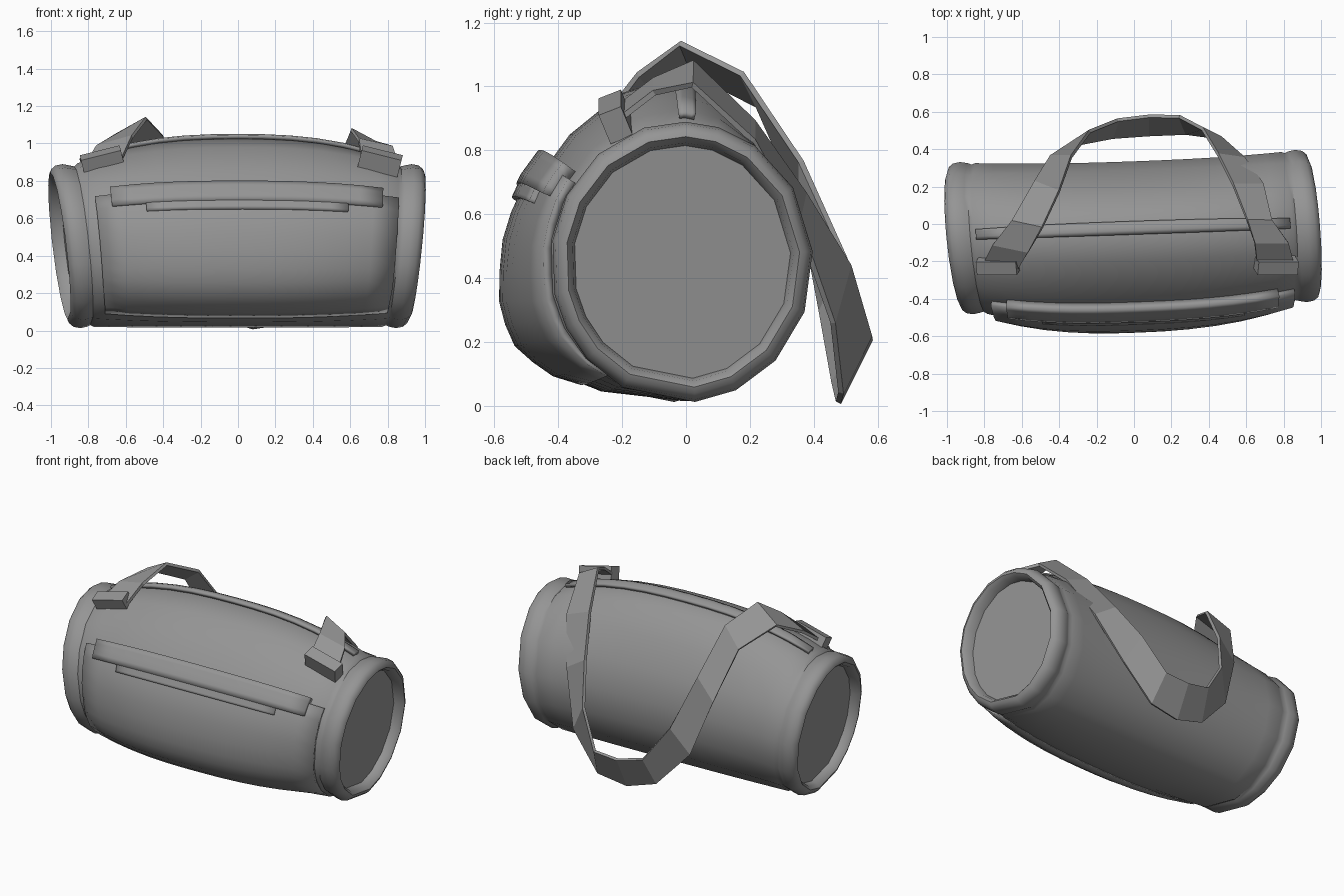
import bpy, math
from mathutils import Vector

cube = bpy.data.objects.get("Cube")
if cube:
    bpy.data.objects.remove(cube, do_unlink=True)

grey = bpy.data.materials.new("grey_fabric")
grey.use_nodes = True
colour = (0.3, 0.3, 0.3, 1)
grey.diffuse_color = colour
grey.node_tree.nodes["Principled BSDF"].inputs["Base Color"].default_value = colour

# Cross-section (y, z) at the middle of the bag, from the top down the front and up the back
PROFILE = [(-.03, 1.03), (-.2, .98), (-.36, .85), (-.47, .7), (-.54, .55), (-.56, .35),
           (-.525, .215), (-.425, .11), (-.26, .045), (0, .015), (.14, .06), (.26, .17),
           (.325, .33), (.335, .5), (.29, .68), (.2, .84), (.1, .97)]
N = len(PROFILE)
MID = Vector((-.045, .47))


def section(u, i, scale=1):
    """Corner i of the section at position u (-1 to 1 along the bag)."""
    m = Vector(PROFILE[i % N])
    d = (m - MID).normalized()
    end = Vector((MID.x + .403 * d.x, .45 + .432 * d.y))
    bulge = max(0, 1 - (abs(u) / .88) ** 2.5)
    p = end.lerp(m, bulge)
    c = Vector((MID.x, .45))
    p = c + (p - c) * scale
    dz, dy = p.y - .45, p.x - MID.x
    lean = .1 * dz - .08 * dy if u > 0 else -.12 * dz - .1 * dy
    return Vector((.955 * u + abs(u) * lean, p.x + .035 * u, p.y))


def surface(u, t):
    i = math.floor(t)
    return section(u, i).lerp(section(u, i + 1), t - i)


def make(name, verts, faces, smooth=True):
    mesh = bpy.data.meshes.new(name)
    mesh.from_pydata(verts, [], faces)
    mesh.update()
    ob = bpy.data.objects.new(name, mesh)
    bpy.context.collection.objects.link(ob)
    mesh.materials.append(grey)
    if smooth:
        bpy.ops.object.select_all(action='DESELECT')
        ob.select_set(True)
        bpy.context.view_layer.objects.active = ob
        bpy.ops.object.shade_smooth_by_angle(angle=math.radians(50))
    return ob


def thicken(ob, amount, offset):
    mod = ob.modifiers.new("thickness", 'SOLIDIFY')
    mod.thickness, mod.offset = amount, offset
    return mod


# Barrel body with a rolled rim and a recessed disc at each end
rim = [(.85, 1), (.87, .98), (.89, 1), (.93, 1.018), (.97, 1), (.993, .955), (1, .91),
       (.98, .865), (.935, .845)]
stations = [(-u, s) for u, s in reversed(rim)]
stations += [(-.75 + .15 * k, 1) for k in range(11)] + rim
verts = [section(u, i, s) for u, s in stations for i in range(N)]
faces = [(r * N + i, r * N + (i + 1) % N, (r + 1) * N + (i + 1) % N, (r + 1) * N + i)
         for r in range(len(stations) - 1) for i in range(N)]
last = (len(stations) - 1) * N
faces += [tuple(reversed(range(N))), tuple(last + i for i in range(N))]
make("bag_body", verts, faces)


# Panels that follow the body surface; taper thins the lower edge into the body
def panel(name, u0, u1, t0, t1, height, nu=12, nt=4, taper=False):
    verts = [surface(u0 + (u1 - u0) * a / nu, t0 + (t1 - t0) * b / nt)
             for a in range(nu + 1) for b in range(nt + 1)]
    w = nt + 1
    faces = [(a * w + b, a * w + b + 1, (a + 1) * w + b + 1, (a + 1) * w + b)
             for a in range(nu) for b in range(nt)]
    ob = make(name, verts, faces)
    mod = thicken(ob, height, 1)
    if taper:
        group = ob.vertex_groups.new(name="height")
        for k in range(len(verts)):
            group.add([k], min(1, .2 + 2.5 * (1 - (k % w) / nt)), 'REPLACE')
        mod.vertex_group = group.name


panel("front_pocket", -.8, .85, 2.7, 7.6, .027, nt=10, taper=True)
panel("pocket_flap", -.71, .76, 2.52, 3.15, .05)
panel("pocket_zip", -.52, .58, 3.1, 3.42, .045)
panel("top_zip", -.83, .83, -.28, .12, .022)

# Shoulder strap: centre and half-width vector at each bend
PATH = [((-.72, -.24, .9), (.1, 0, .02)), ((-.66, -.13, 1.01), (.095, -.02, .027)),
        ((-.57, 0, 1.09), (.08, -.018, .045)), ((-.465, .2, .99), (.065, -.025, .05)),
        ((-.39, .36, .7), (.055, 0, .065)), ((-.28, .46, .38), (.045, .037, .085)),
        ((-.1, .51, .16), (.015, .047, .09)), ((.08, .527, .11), (0, .05, .1)),
        ((.26, .53, .13), (-.018, .045, .09)), ((.415, .485, .35), (-.05, .025, .09)),
        ((.52, .36, .62), (-.07, .01, .045)), ((.61, .21, .86), (-.08, 0, .03)),
        ((.67, .02, 1.04), (-.065, 0, .035)), ((.735, -.1, 1), (-.09, 0, .02)),
        ((.76, -.23, .9), (-.1, 0, .02))]
verts = [Vector(c) + Vector(w) * side for c, w in PATH for side in (-1, 1)]
faces = [(2 * k, 2 * k + 1, 2 * k + 3, 2 * k + 2) for k in range(len(PATH) - 1)]
thicken(make("shoulder_strap", verts, faces, smooth=False), .018, 0)

# Strap holders
for side, x in (("left", .76), ("right", -.725)):
    bpy.ops.mesh.primitive_cube_add(size=1, location=(x, -.22, .905))
    ob = bpy.context.object
    ob.name = side + "_strap_holder"
    ob.scale = (.22, .075, .1)
    ob.rotation_euler = (math.radians(22), math.radians(14 if x > 0 else -14), 0)
    ob.data.materials.append(grey)
